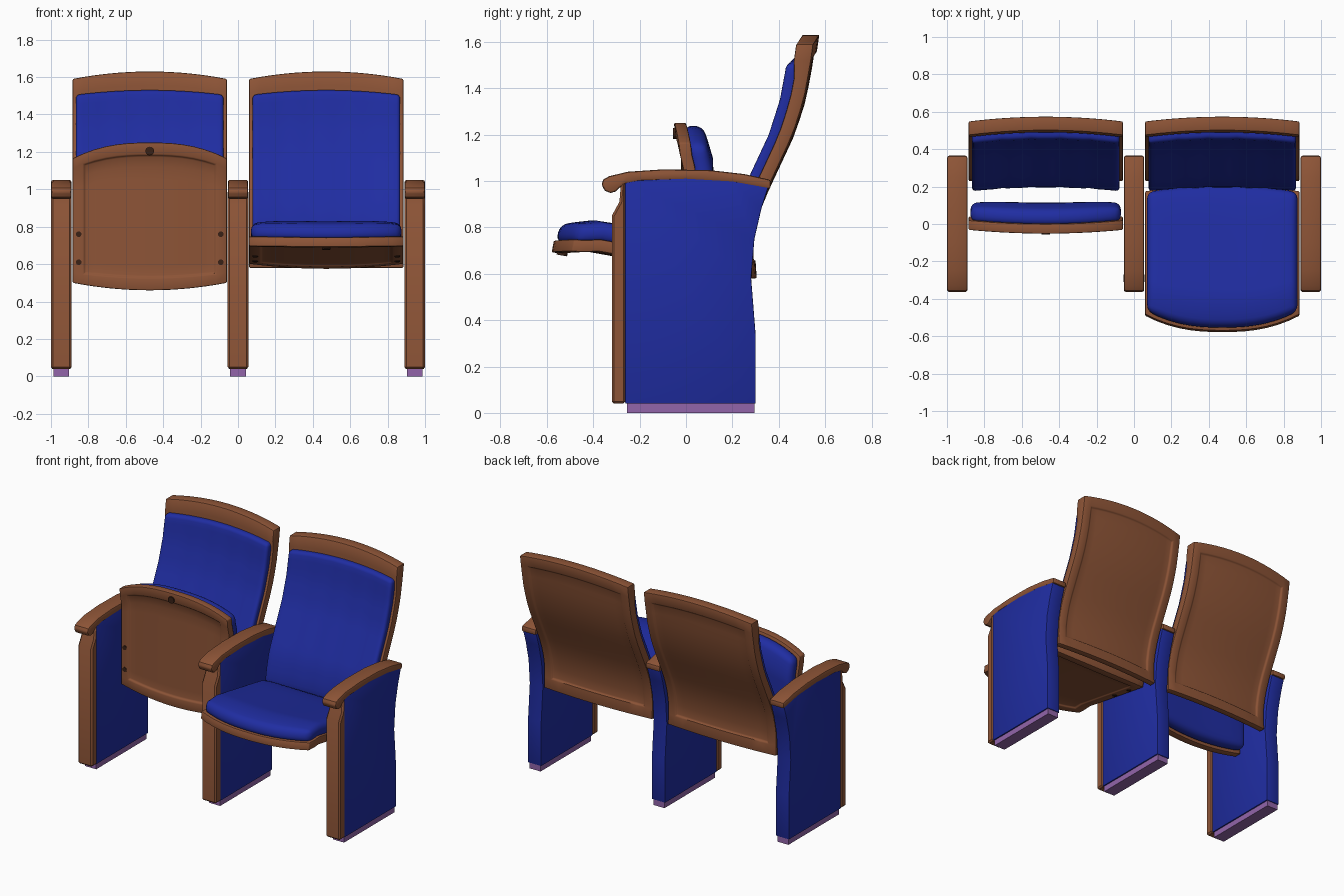
import bpy, bmesh, math
from mathutils import Vector, Matrix

if "Cube" in bpy.data.objects:
    bpy.data.objects.remove(bpy.data.objects["Cube"])


def material(name, rgb):
    m = bpy.data.materials.new(name)
    m.diffuse_color = (*rgb, 1)
    m.use_nodes = True
    m.node_tree.nodes["Principled BSDF"].inputs["Base Color"].default_value = m.diffuse_color
    return m


WOOD = material("wood", (0.27, 0.09, 0.038))
DARK = material("dark_wood", (0.04, 0.015, 0.008))
BLUE = material("blue_fabric", (0.014, 0.026, 0.36))
BASE = material("purple_base", (0.29, 0.13, 0.40))


def finish(name, bm, mat, bevel=0.0, segments=2, matrix=None):
    bmesh.ops.recalc_face_normals(bm, faces=bm.faces)
    me = bpy.data.meshes.new(name)
    bm.to_mesh(me)
    bm.free()
    me.materials.append(mat)
    ob = bpy.data.objects.new(name, me)
    bpy.context.collection.objects.link(ob)
    if matrix:
        ob.matrix_world = matrix
    bpy.ops.object.select_all(action='DESELECT')
    ob.select_set(True)
    bpy.context.view_layer.objects.active = ob
    if bevel:
        mod = ob.modifiers.new("bevel", 'BEVEL')
        mod.width, mod.segments = bevel, segments
        mod.limit_method, mod.angle_limit = 'ANGLE', math.radians(50)
        bpy.ops.object.modifier_apply(modifier=mod.name)
    bpy.ops.object.shade_smooth_by_angle(angle=math.radians(35))
    return ob


def extrude_profile(name, pts, x, width, mat, bevel, segments=2):
    """Side profile of (y, z) points swept across x."""
    bm = bmesh.new()
    f = bm.faces.new([bm.verts.new((x - width / 2, y, z)) for y, z in pts])
    r = bmesh.ops.extrude_face_region(bm, geom=[f])
    vs = [v for v in r['geom'] if isinstance(v, bmesh.types.BMVert)]
    bmesh.ops.translate(bm, verts=vs, vec=(width, 0, 0))
    finish(name, bm, mat, bevel, segments)


def slab(name, nu, nv, side_a, side_b, mat, bevel, segments=2, panel=False, matrix=None):
    """Closed curved slab between two surfaces of s in -1..1, t in 0..1."""
    bm = bmesh.new()
    grids = [[[bm.verts.new(fn(2 * i / nu - 1, j / nv)) for i in range(nu + 1)]
              for j in range(nv + 1)] for fn in (side_a, side_b)]
    inner = []
    for k, g in enumerate(grids):
        for j in range(nv):
            for i in range(nu):
                f = bm.faces.new((g[j][i], g[j][i + 1], g[j + 1][i + 1], g[j + 1][i]))
                if k and 0 < i < nu - 1 and 0 < j < nv - 1:
                    inner.append(f)
    rims = []
    for g in grids:
        rims.append(g[0][:-1] + [r[-1] for r in g[:-1]] + g[-1][:0:-1] + [r[0] for r in g[:0:-1]])
    n = len(rims[0])
    for i in range(n):
        bm.faces.new((rims[0][i], rims[0][(i + 1) % n], rims[1][(i + 1) % n], rims[1][i]))
    bmesh.ops.recalc_face_normals(bm, faces=bm.faces)
    if panel:  # sunken panel with a narrow sloped border
        bmesh.ops.inset_region(bm, faces=inner, thickness=0.008, depth=-0.010)
    finish(name, bm, mat, bevel, segments, matrix)


# ---- stands: base, upholstered side, front post, scrolled armrest
SIDE = [(-.262, .04), (.30, .04), (.30, .34), (.281, .58), (.295, .75), (.325, .88),
        (.355, .975), (.2, 1.005), (0, 1.015), (-.262, 1.0)]
POST = [(-.32, .04), (-.32, .85), (-.287, .91), (-.28, .995), (-.26, .995), (-.26, .04)]
ARM = [(.365, .965), (.2, .995), (0, 1.007), (-.2, 1.0), (-.262, .988), (-.287, .97),
       (-.302, .955), (-.325, .948), (-.35, .958), (-.365, .985), (-.355, 1.008), (-.33, 1.021),
       (-.25, 1.04), (-.1, 1.05), (.1, 1.047), (.25, 1.03), (.365, 1.005)]
for tag, x in (("left", -.945), ("middle", 0), ("right", .945)):
    extrude_profile(tag + "_base", [(-.255, 0), (.295, 0), (.295, .045), (-.255, .045)],
                    x, .085, BASE, 0)
    extrude_profile(tag + "_side_panel", SIDE, x, .102, BLUE, .004)
    extrude_profile(tag + "_front_post", POST, x, .11, WOOD, .012, 1)
    extrude_profile(tag + "_armrest", ARM, x, .108, WOOD, .010, 2)

# ---- backrest profile: rear y against z
REAR = [(.305, .58), (.300, .65), (.300, .72), (.313, .80), (.340, .90), (.410, 1.05),
        (.480, 1.20), (.528, 1.35), (.556, 1.50), (.576, 1.64)]


def rear_y(z, s):
    for (y0, z0), (y1, z1) in zip(REAR, REAR[1:]):
        if z <= z1:
            break
    return y0 + (y1 - y0) * (z - z0) / (z1 - z0) - .02 * s * s


def backrest(tag, cx):
    def z_wood(s, t):
        return .58 + (1.05 - .04 * s * s) * t

    def front(s, t):
        z = z_wood(s, t)
        thick = .045 + .015 * min(1, t * 3) + (.014 if t > .9 else 0)
        return Vector((cx + .412 * s, rear_y(z, s) - thick, z))

    def rear(s, t):
        z = z_wood(s, t)
        return Vector((cx + .412 * s, rear_y(z, s), z))

    def pad(depth):
        def fn(s, t):
            z = .68 + (.85 - .025 * s * s) * t
            seam = .003 if depth > .08 and min(abs(abs(s) - .6), abs(abs(s) - .2)) < .01 else 0
            return Vector((cx + .395 * s, rear_y(z, s) - depth + seam, z))
        return fn
    slab(tag + "_back_board", 14, 14, front, rear, WOOD, .006, 2, True)
    slab(tag + "_back_cushion", 20, 16, pad(.105), pad(.04), BLUE, .02, 3)


# ---- seat, modelled lying flat: back edge at y = 0, front edge at y = -0.79
def seat(tag, matrix):
    def surface(half, inset, height, crown=0.0):
        def fn(s, t):
            back = .04 * s * s + inset
            front = .79 - .085 * abs(s) ** 2.5 - inset
            v = back + (front - back) * t
            lip = .02 * min(1, max(0, (t - .85) / .1))
            dome = crown * (1 - s ** 4) * (1 - (2 * t - 1) ** 6)
            return Vector((half * s, -v, height - .02 * (1 - s * s) - lip + dome))
        return fn
    slab(tag + "_seat_board", 14, 12, surface(.412, 0, 0), surface(.412, 0, -.052),
         WOOD, .008, 2, True, matrix)
    slab(tag + "_seat_cushion", 14, 12, surface(.402, .012, .072, .022), surface(.402, .012, -.01),
         BLUE, .035, 4, False, matrix)
    # screw heads on the underside
    spots = [(0, -.745, -.090, .023)] + [(sx * .38, y, -.053, .015) for sx in (-1, 1)
                                         for y in (-.30, -.15)]
    for i, (u, y, w, r) in enumerate(spots):
        bm = bmesh.new()
        bmesh.ops.create_cone(bm, cap_ends=True, segments=16, radius1=r, radius2=r, depth=.014)
        finish(f"{tag}_seat_screw_{i + 1}", bm, DARK, 0, 1,
               matrix @ Matrix.Translation((u, y, w)))


# left seat folded up, right seat folded down
for tag, cx, y, z, angle in (("left", -.472, .04, .46, -90), ("right", .472, .215, .645, -10)):
    backrest(tag, cx)
    seat(tag, Matrix.Translation((cx, y, z)) @ Matrix.Rotation(math.radians(angle), 4, 'X'))
